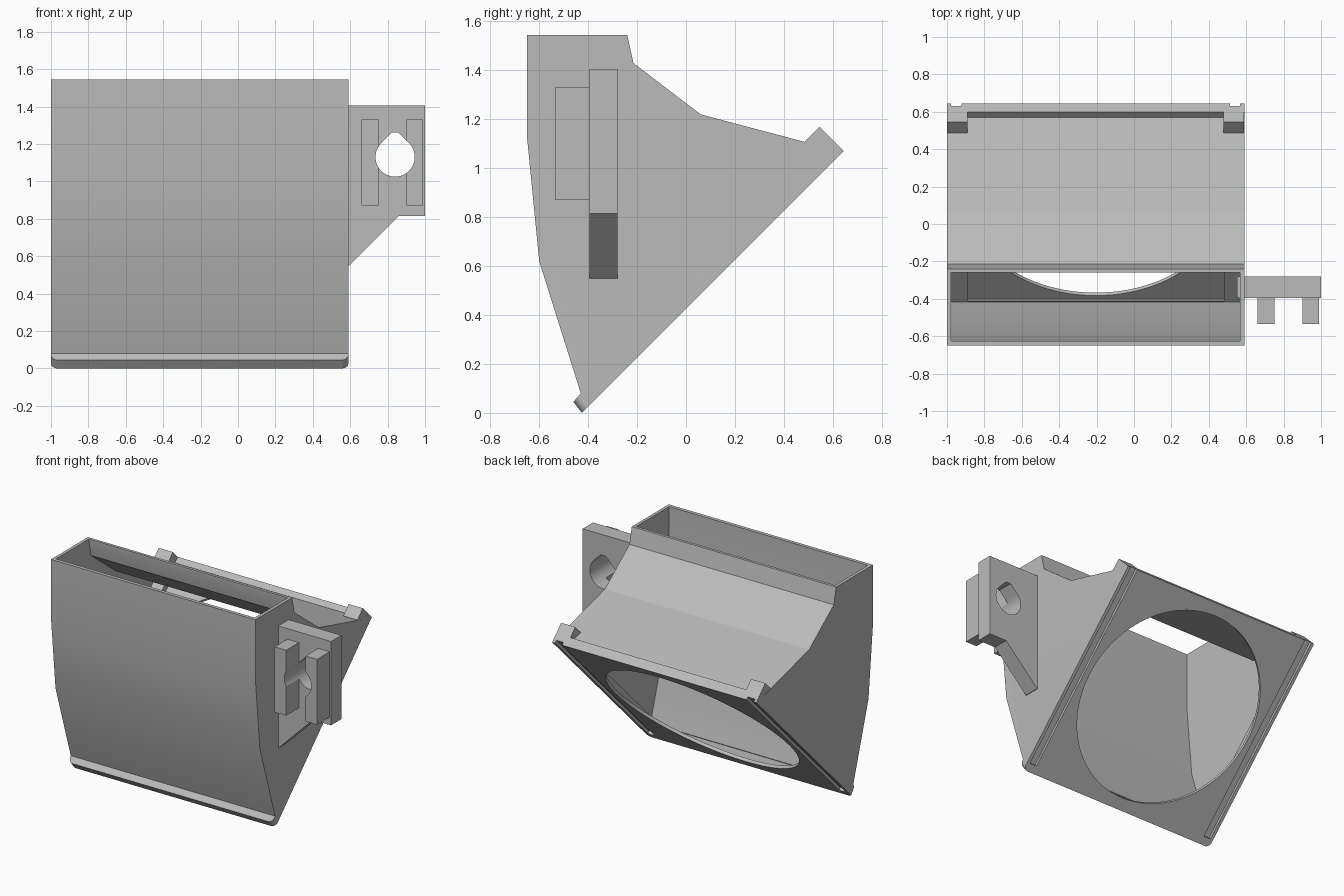
import bpy, bmesh, math
from mathutils import Matrix, Vector

old = bpy.data.objects.get("Cube")
if old:
    bpy.data.objects.remove(old, do_unlink=True)

grey = bpy.data.materials.new("plain grey")
grey.use_nodes = True
grey.diffuse_color = (0.5, 0.5, 0.5, 1)
grey.node_tree.nodes["Principled BSDF"].inputs["Base Color"].default_value = (0.5, 0.5, 0.5, 1)

LEFT, RIGHT = -1.0, 0.59
MID = (LEFT + RIGHT) / 2
SLOPE = Matrix.Rotation(math.radians(45), 4, 'X')   # tilt of the mounting plate
CENTRE = Vector((MID, 0.11, 0.535))                 # middle of the plate underside


def make(name, bm):
    bmesh.ops.recalc_face_normals(bm, faces=bm.faces)
    mesh = bpy.data.meshes.new(name)
    bm.to_mesh(mesh)
    bm.free()
    mesh.materials.append(grey)
    ob = bpy.data.objects.new(name, mesh)
    bpy.context.collection.objects.link(ob)
    return ob


def prism_bm(points, axis, a, b):
    """Extrude a 2D profile along x (points are y,z) or y (points are x,z)."""
    bm = bmesh.new()
    place = (lambda p, t: (t, p[0], p[1])) if axis == 'x' else (lambda p, t: (p[0], t, p[1]))
    low = [bm.verts.new(place(p, a)) for p in points]
    high = [bm.verts.new(place(p, b)) for p in points]
    bm.faces.new(low)
    bm.faces.new(high)
    n = len(points)
    for i in range(n):
        j = (i + 1) % n
        bm.faces.new((low[i], low[j], high[j], high[i]))
    return bm


def prism(name, points, axis, a, b):
    return make(name, prism_bm(points, axis, a, b))


def plate_box(name, x, width, u0, u1, w0, w1):
    """Box in plate space: u runs up the slope, w is height off the underside."""
    bm = bmesh.new()
    bmesh.ops.create_cube(bm, size=1)
    fit = Matrix.Translation((x - MID, (u0 + u1) / 2, (w0 + w1) / 2)) @ Matrix.Diagonal((width, u1 - u0, w1 - w0, 1))
    bm.transform(Matrix.Translation(CENTRE) @ SLOPE @ fit)
    return make(name, bm)


def cylinder(name, radius, depth, sides, matrix):
    bm = bmesh.new()
    bmesh.ops.create_cone(bm, cap_ends=True, segments=sides, radius1=radius, radius2=radius, depth=depth)
    bm.transform(matrix)
    return make(name, bm)


def combine(target, other, operation):
    mod = target.modifiers.new("combine", 'BOOLEAN')
    mod.operation, mod.solver, mod.object = operation, 'EXACT', other
    bpy.context.view_layer.update()
    graph = bpy.context.evaluated_depsgraph_get()
    mesh = bpy.data.meshes.new_from_object(target.evaluated_get(graph))
    target.modifiers.clear()
    target.data = mesh
    bpy.data.objects.remove(other, do_unlink=True)


# Duct shell with the rounded lip at its lower end
outline = [(-0.65, 1.545), (-0.24, 1.545), (-0.215, 1.43), (0.06, 1.22), (0.57, 1.085),
           (0.60, 1.115), (0.645, 1.07), (-0.425, 0), (-0.46, 0.045), (-0.43, 0.08),
           (-0.60, 0.62), (-0.65, 1.13)]
bm = prism_bm(outline, 'x', LEFT, RIGHT)
lip = [e for e in bm.edges if all(v.co.z < 0.06 for v in e.verts)
       and abs(e.verts[0].co.x - e.verts[1].co.x) < 0.01]
bmesh.ops.bevel(bm, geom=lip, offset=0.035, segments=5, profile=0.5, affect='EDGES')
body = make("duct_body", bm)

# Hollow inside, with thick rails left along both sides of the plate
cavity = [(-0.625, 1.6), (-0.26, 1.6), (-0.26, 1.53), (-0.237, 1.42), (0.048, 1.20),
          (0.545, 1.068), (0.54, 1.055), (-0.417, 0.10), (-0.577, 0.62), (-0.625, 1.13)]
combine(body, prism("cavity", cavity, 'x', LEFT + 0.022, RIGHT - 0.022), 'DIFFERENCE')
recess = [(-0.40, 0.056), (0.598, 1.054), (0.53, 1.071), (0.3, 0.9), (-0.3, 0.3), (-0.415, 0.10)]
combine(body, prism("recess", recess, 'x', LEFT + 0.11, RIGHT - 0.11), 'DIFFERENCE')

# Round fan opening in the plate
combine(body, cylinder("opening", 0.675, 0.07, 96, Matrix.Translation(CENTRE) @ SLOPE), 'DIFFERENCE')

# Screw posts, screw holes and underside grooves, one of each per side
for side in (-1, 1):
    post_x = MID + side * 0.739
    combine(body, plate_box("post", post_x, 0.11, 0.672, 0.757, 0.02, 0.14), 'UNION')
for side in (-1, 1):
    x = MID + side * 0.745
    drill = Matrix.Translation(CENTRE) @ SLOPE @ Matrix.Translation((x - MID, 0.72, 0.07)) \
        @ Matrix.Rotation(math.radians(90), 4, 'X')
    combine(body, cylinder("screw_hole", 0.025, 0.24, 20, drill), 'DIFFERENCE')
    combine(body, plate_box("groove", x, 0.055, -0.70, 0.80, -0.02, 0.02), 'DIFFERENCE')

# Side bracket with its sloping gusset and two upright bars
plate = [(0.55, 1.405), (1, 1.405), (1, 0.815), (0.86, 0.815), (0.595, 0.55), (0.55, 0.55)]
bracket = prism("side_bracket", plate, 'y', -0.395, -0.28)
for x in (0.66, 0.90):
    bar = [(x, 0.87), (x + 0.09, 0.87), (x + 0.09, 1.33), (x, 1.33)]
    combine(bracket, prism("bar", bar, 'y', -0.535, -0.38), 'UNION')

# Teardrop hole through the bracket and bars
r, cx, cz = 0.105, 0.84, 1.13
arc = [math.radians(135 + 270 * i / 36) for i in range(37)]
drop = [(cx + r * math.cos(a), cz + r * math.sin(a)) for a in arc]
drop += [(cx + 0.018, cz + 0.13), (cx - 0.018, cz + 0.13)]
combine(bracket, prism("teardrop", drop, 'y', -0.7, -0.1), 'DIFFERENCE')

# Smooth the gentle curves, keep the corners crisp
for ob in (body, bracket):
    bpy.ops.object.select_all(action='DESELECT')
    ob.select_set(True)
    bpy.context.view_layer.objects.active = ob
    bpy.ops.object.shade_smooth_by_angle(angle=math.radians(20))
